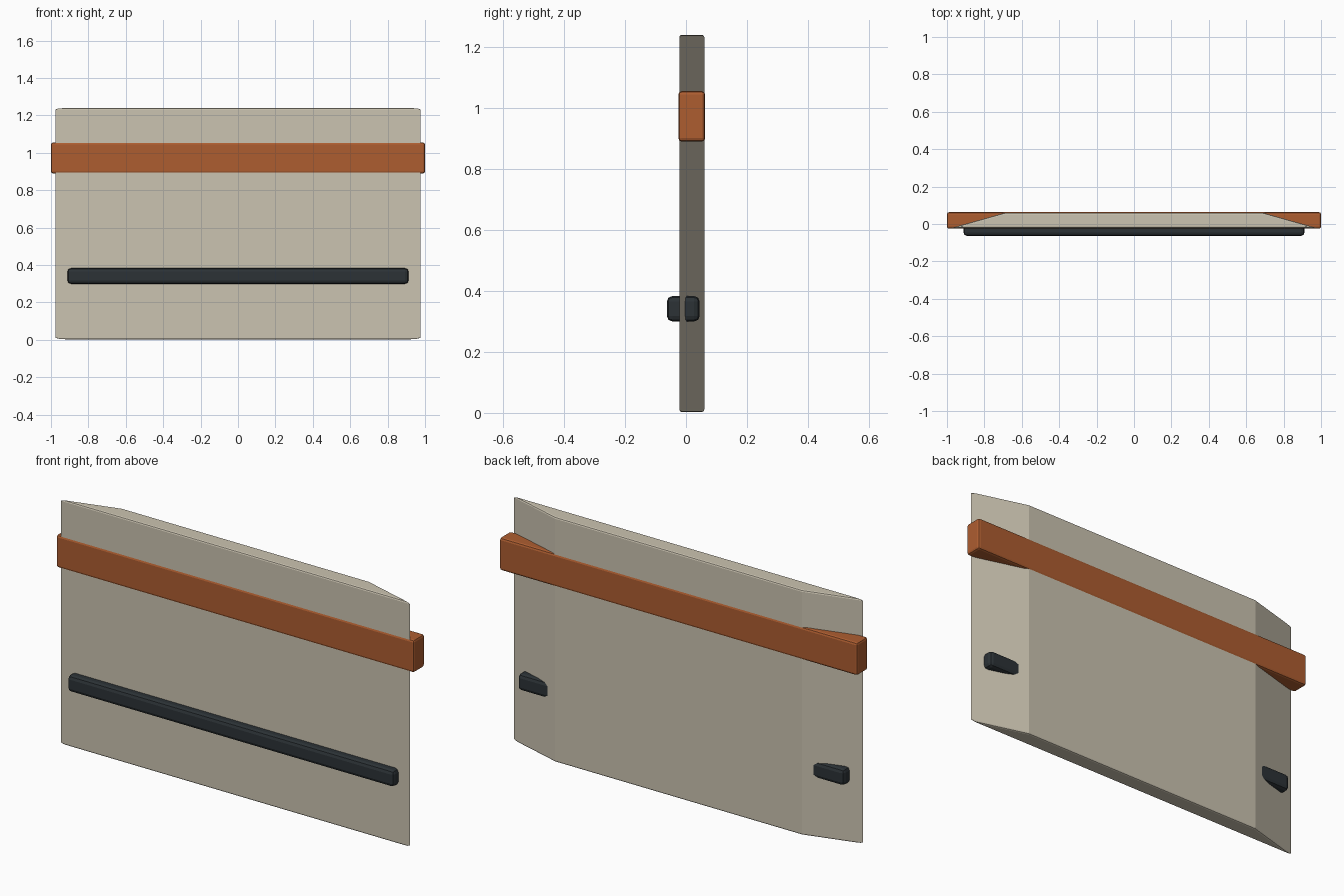
import bpy
import bmesh

if "Cube" in bpy.data.objects:
    bpy.data.objects.remove(bpy.data.objects["Cube"])


def prism(name, profile, z0, z1, color, bevel, segments=2):
    """Extrude a plan-view profile from z0 to z1 and round its edges."""
    bm = bmesh.new()
    face = bm.faces.new([bm.verts.new((x, y, z0)) for x, y in profile])
    top = bmesh.ops.extrude_face_region(bm, geom=[face])["geom"]
    for v in top:
        if isinstance(v, bmesh.types.BMVert):
            v.co.z = z1
    bmesh.ops.recalc_face_normals(bm, faces=bm.faces[:])
    mesh = bpy.data.meshes.new(name)
    bm.to_mesh(mesh)
    bm.free()
    obj = bpy.data.objects.new(name, mesh)
    bpy.context.collection.objects.link(obj)
    mat = bpy.data.materials.new(name + "_paint")
    mat.diffuse_color = (*color, 1)
    mat.use_nodes = True
    mat.node_tree.nodes["Principled BSDF"].inputs["Base Color"].default_value = mat.diffuse_color
    mesh.materials.append(mat)
    mod = obj.modifiers.new("rounded_edges", "BEVEL")
    mod.width = bevel
    mod.segments = segments
    mod.limit_method = 'ANGLE'
    return obj


def bar(name, half_x, y0, y1, z0, z1, color, bevel):
    outline = [(-half_x, y0), (half_x, y0), (half_x, y1), (-half_x, y1)]
    return prism(name, outline, z0, z1, color, bevel)


# Main panel with chamfered back sides
prism("panel", [(-0.98, -0.022), (0.98, -0.022), (0.69, 0.06), (-0.69, 0.06)],
      0.003, 1.24, (0.60, 0.55, 0.44), 0.008)

# Wide coloured stripe wrapping the upper part
bar("upper_band", 1.0, -0.025, 0.063, 0.89, 1.055, (0.42, 0.11, 0.03), 0.011)

# Dark rub rail through the lower part
bar("lower_rail", 0.912, -0.063, 0.045, 0.30, 0.383, (0.025, 0.032, 0.037), 0.018)
